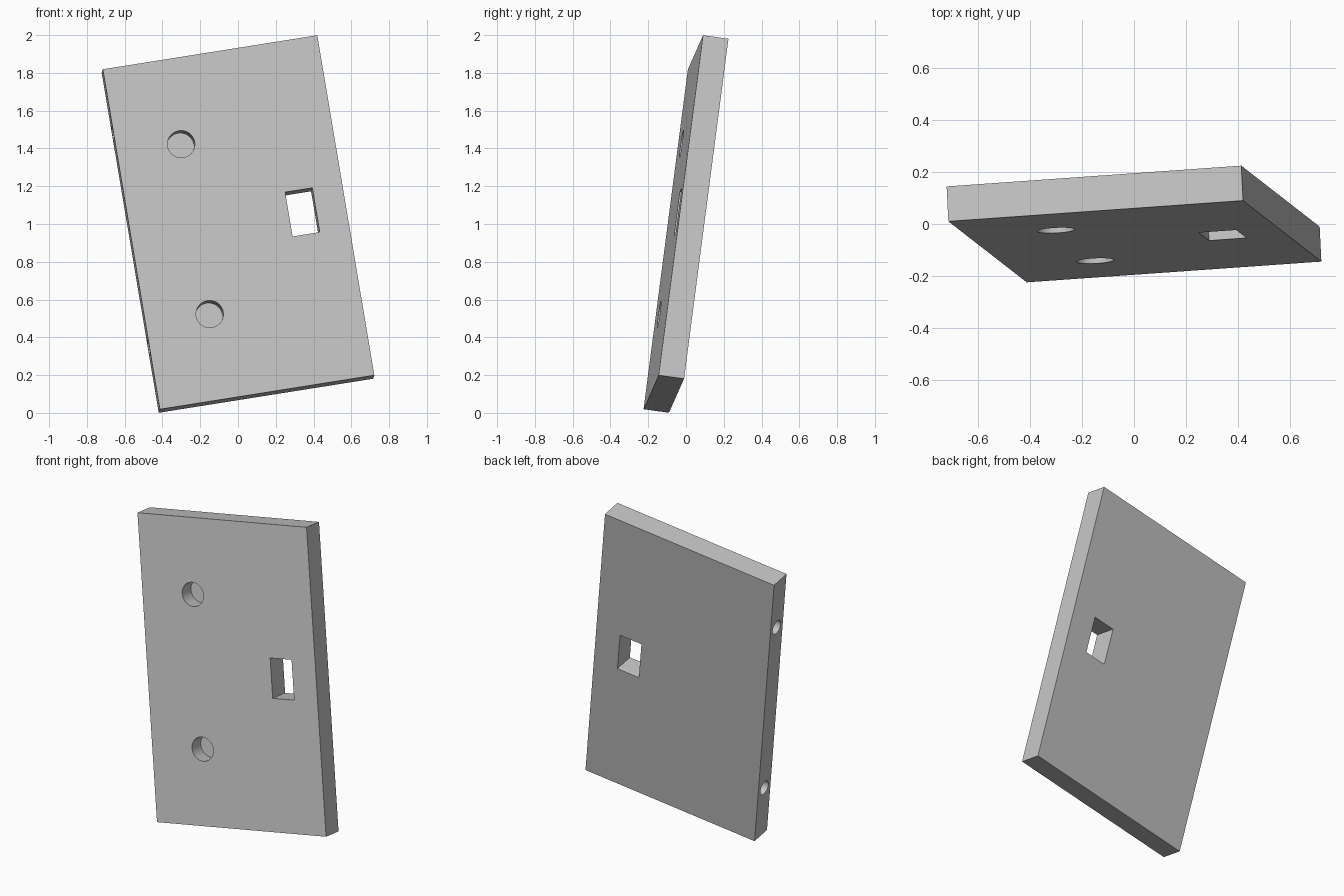
import bpy
import math
from mathutils import Matrix, Vector

if "Cube" in bpy.data.objects:
    bpy.data.objects.remove(bpy.data.objects["Cube"], do_unlink=True)

WIDTH, THICK, HEIGHT = 1.152, 0.136, 1.84

grey = bpy.data.materials.new("light grey")
grey.use_nodes = True
colour = (0.55, 0.55, 0.55, 1)
grey.diffuse_color = colour
grey.node_tree.nodes["Principled BSDF"].inputs["Base Color"].default_value = colour


def box(name, size, loc=(0, 0, 0)):
    bpy.ops.mesh.primitive_cube_add(size=1, location=loc)
    ob = bpy.context.object
    ob.name = name
    ob.scale = size
    bpy.ops.object.transform_apply(location=True, rotation=True, scale=True)
    ob.data.materials.append(grey)
    return ob


def drill(name, radius, depth, loc, rot):
    bpy.ops.mesh.primitive_cylinder_add(vertices=48, radius=radius, depth=depth,
                                        location=loc, rotation=rot)
    ob = bpy.context.object
    ob.name = name
    bpy.ops.object.transform_apply(location=True, rotation=True, scale=True)
    ob.data.materials.append(grey)
    return ob


# Flat panel, built upright
panel = box("panel", (WIDTH, THICK, HEIGHT))

# Rectangular through slot
cutters = [box("slot_cutter", (0.146, 0.5, 0.24), (0.343, 0, 0))]

# Blind round pockets in the front, dowel holes in the side edge
pocket_depth, dowel_depth = 0.096, 0.2
for side in (1, -1):
    cutters.append(drill("pocket_cutter", 0.0725, 2 * pocket_depth,
                         (-0.232, -THICK / 2, side * 0.46), (math.pi / 2, 0, 0)))
    cutters.append(drill("dowel_cutter", 0.044, 2 * dowel_depth,
                         (-WIDTH / 2, 0, side * 0.577), (0, math.pi / 2, 0)))

for cutter in cutters:
    bpy.ops.object.select_all(action="DESELECT")
    panel.select_set(True)
    bpy.context.view_layer.objects.active = panel
    mod = panel.modifiers.new("cut", "BOOLEAN")
    mod.operation = "DIFFERENCE"
    mod.solver = "EXACT"
    mod.object = cutter
    bpy.ops.object.modifier_apply(modifier=mod.name)
    bpy.data.objects.remove(cutter, do_unlink=True)

# Tilt the finished panel
across = Vector((1.135, 0.08, 0.18)).normalized()
up = Vector((-0.30, 0.235, 1.80))
up = (up - across * up.dot(across)).normalized()
back = up.cross(across)
tilt = Matrix((across, back, up)).transposed().to_4x4()
panel.data.transform(Matrix.Translation((0, 0, 1)) @ tilt)

bpy.ops.object.shade_smooth_by_angle(angle=math.radians(30))
